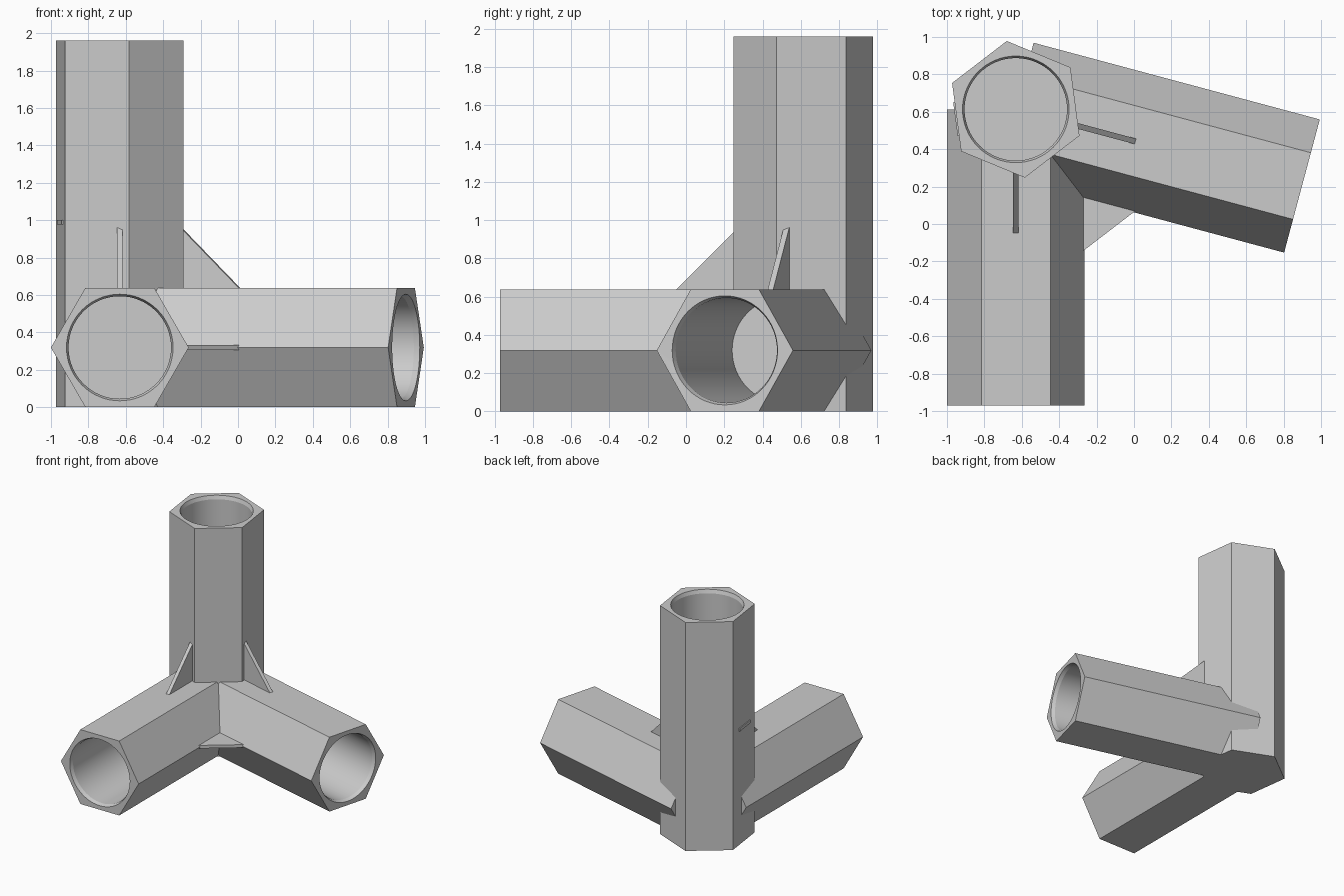
import bpy, bmesh
from math import cos, sin, radians, pi
from mathutils import Vector

cube = bpy.data.objects.get("Cube")
if cube:
    bpy.data.objects.remove(cube)

R = 0.3685                      # hexagon corner radius
APOTHEM = R * cos(pi / 6)
HUB = Vector((-0.632, 0.613, APOTHEM))
UP = Vector((0, 0, 1))
FRONT, SIDE = radians(-90), radians(-15)
ARM = 1.584
TOP = 1.96

grey = bpy.data.materials.new("light grey")
grey.use_nodes = True
grey.diffuse_color = (0.6, 0.6, 0.6, 1)
grey.node_tree.nodes["Principled BSDF"].inputs["Base Color"].default_value = (0.6, 0.6, 0.6, 1)


def heading(a):
    return Vector((cos(a), sin(a), 0))


def ring(centre, s, t, r, n, phase=0.0):
    pts = []
    for i in range(n):
        a = phase + 2 * pi * i / n
        p = centre + s * (r * cos(a)) + t * (r * sin(a))
        p.z = round(p.z, 5)     # keeps flush faces exactly flush
        pts.append(p)
    return pts


def loft(name, rings):
    """Closed solid through matching rings of points."""
    bm = bmesh.new()
    loops = [[bm.verts.new(p) for p in pts] for pts in rings]
    n = len(loops[0])
    for a, b in zip(loops, loops[1:]):
        for i in range(n):
            j = (i + 1) % n
            bm.faces.new((a[i], a[j], b[j], b[i]))
    bm.faces.new(loops[0][::-1])
    bm.faces.new(loops[-1])
    bmesh.ops.recalc_face_normals(bm, faces=bm.faces)
    mesh = bpy.data.meshes.new(name)
    bm.to_mesh(mesh)
    bm.free()
    mesh.materials.append(grey)
    ob = bpy.data.objects.new(name, mesh)
    bpy.context.collection.objects.link(ob)
    return ob


def plate(name, pts, normal, thick=0.03):
    off = normal * (thick / 2)
    return loft(name, [[p - off for p in pts], [p + off for p in pts]])


def bore(name, mouth, d, s, t, depth):
    """Round socket cutter with a chamfered mouth."""
    steps = ((0.03, 0.285), (0, 0.285), (-0.03, 0.274), (-depth, 0.274))
    return loft(name, [ring(mouth + d * h, s, t, r, 64) for h, r in steps])


# Upright socket
base = Vector((HUB.x, HUB.y, 0))
X, Y = Vector((1, 0, 0)), Vector((0, 1, 0))
body = loft("pipe_connector", [ring(base + UP * z, X, Y, R, 6, radians(37.5)) for z in (0, TOP)])
parts = []
cutters = [bore("upright_bore", base + UP * TOP, UP, X, Y, 1.17)]

# Two horizontal sockets, each with an upright rib
for label, angle in (("front", FRONT), ("side", SIDE)):
    d = heading(angle)
    s = UP.cross(d)
    parts.append(loft(label + "_socket", [ring(HUB + d * u, s, UP, R, 6) for u in (0, ARM)]))
    cutters.append(bore(label + "_bore", HUB + d * ARM, d, s, UP, 1.17))
    rib = [base + d * u + UP * z for u, z in ((0.2, 0.5), (0.8, 0.5), (0.2, 1.1))]
    parts.append(plate(label + "_rib", rib, s))

# Flat rib between the horizontal sockets
reach = 0.82 / cos((SIDE - FRONT) / 2)
parts.append(plate("corner_rib", [HUB, HUB + heading(FRONT) * reach, HUB + heading(SIDE) * reach],
                   UP, 0.026))

# Small tab on the outer wall of the upright socket
out = heading(radians(187.5))
along = UP.cross(out)
tab_mid = base + UP * 0.988
tab = [tab_mid + out * u + along * v for u, v in ((0.29, -0.08), (0.327, -0.08), (0.327, 0.1), (0.29, 0.1))]
parts.append(plate("wall_tab", tab, UP, 0.025))

# Merge the solids, then cut the bores
for group, operation in ((parts, 'UNION'), (cutters, 'DIFFERENCE')):
    for tool in group:
        mod = body.modifiers.new(tool.name, 'BOOLEAN')
        mod.operation = operation
        mod.solver = 'EXACT'
        mod.object = tool
bpy.context.view_layer.update()
result = bpy.data.meshes.new_from_object(body.evaluated_get(bpy.context.evaluated_depsgraph_get()))
body.modifiers.clear()
body.data = result
for tool in parts + cutters:
    bpy.data.objects.remove(tool)

for ob in bpy.context.selected_objects:
    ob.select_set(False)
body.select_set(True)
bpy.context.view_layer.objects.active = body
bpy.ops.object.shade_smooth_by_angle(angle=radians(20))
